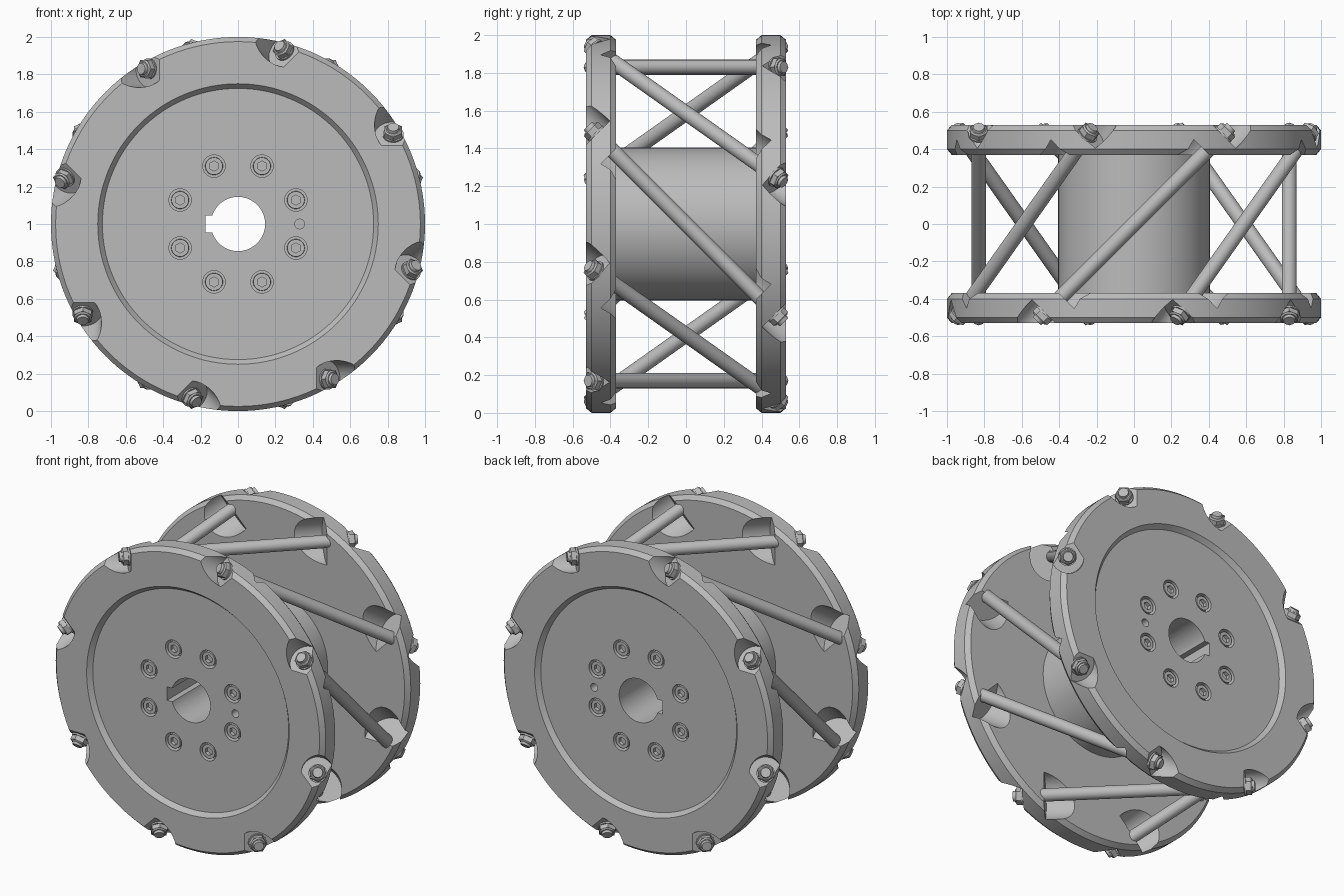
import bpy
import bmesh
from math import pi, sin, cos, sqrt
from mathutils import Matrix, Vector

if "Cube" in bpy.data.objects:
    bpy.data.objects.remove(bpy.data.objects["Cube"])

steel = bpy.data.materials.new("grey steel")
steel.use_nodes = True
steel.diffuse_color = (0.5, 0.5, 0.5, 1)
steel.node_tree.nodes["Principled BSDF"].inputs["Base Color"].default_value = (0.5, 0.5, 0.5, 1)

ROLLER_RADIUS = 0.83
Y_AXIS = Matrix.Rotation(pi / 2, 4, 'X')      # local z points to the front


def make_object(name, bm):
    bmesh.ops.recalc_face_normals(bm, faces=bm.faces[:])
    mesh = bpy.data.meshes.new(name)
    bm.to_mesh(mesh)
    bm.free()
    mesh.materials.append(steel)
    obj = bpy.data.objects.new(name, mesh)
    bpy.context.collection.objects.link(obj)
    return obj


def cylinder(bm, frame, r1, r2, start, end, sides=32):
    """Cylinder or cone along the z axis of a frame."""
    place = frame @ Matrix.Translation((0, 0, (start + end) / 2))
    bmesh.ops.create_cone(bm, cap_ends=True, segments=sides, radius1=r1,
                          radius2=r2, depth=end - start, matrix=place)


def cylinders(name, frames, steps):
    bm = bmesh.new()
    for frame in frames:
        for step in steps:
            cylinder(bm, frame, *step)
    return make_object(name, bm)


def lathe(name, profile, sides):
    """Revolve (radius, y) points, closed on the axis, around y."""
    bm = bmesh.new()
    verts = [bm.verts.new((r, y, 0)) for r, y in profile]
    edges = [bm.edges.new(pair) for pair in zip(verts, verts[1:])]
    bmesh.ops.spin(bm, geom=verts + edges, cent=(0, 0, 0), axis=(0, 1, 0),
                   angle=2 * pi, steps=sides, use_merge=True)
    bmesh.ops.remove_doubles(bm, verts=bm.verts[:], dist=0.0001)
    return make_object(name, bm)


def cut(obj, cutters):
    bpy.context.view_layer.objects.active = obj
    for cutter in cutters:
        mod = obj.modifiers.new("cut", 'BOOLEAN')
        mod.operation = 'DIFFERENCE'
        mod.solver = 'EXACT'
        mod.object = cutter
        bpy.ops.object.modifier_apply(modifier=mod.name)


def rod_frame(angle):
    """Frame on a roller axis, z running 45 degrees out to the front."""
    radial = Vector((cos(angle), 0, sin(angle)))
    along = Vector((-sin(angle), -1, cos(angle))).normalized()
    side = along.cross(radial)
    frame = Matrix((radial, side, along)).transposed().to_4x4()
    frame.translation = radial * ROLLER_RADIUS
    return frame


def bolt_frame(angle):
    return Matrix.Translation((0.335 * cos(angle), 0, 0.335 * sin(angle))) @ Y_AXIS


rods = [rod_frame(k * pi / 4) for k in range(8)]
bolts = [bolt_frame((k + 0.5) * pi / 4) for k in range(8)]
clear = 0.385 * sqrt(2)      # where the roller clearance ends
seat = 0.475 * sqrt(2)       # where the nut sits

# Cutters
scoops = cylinders("scoop_cutter", rods, [(0.15, 0.15, clear - 0.5, clear, 48)])
pockets = cylinders("pocket_cutter", rods, [(0.1, 0.1, seat, seat + 0.3, 40)])
bore = cylinders("bore_cutter", [Y_AXIS], [(0.145, 0.145, -1, 1, 64)])
pin_hole = cylinders("pin_hole_cutter",
                     [Matrix.Translation((0.33, 0, 0)) @ Y_AXIS],
                     [(0.026, 0.026, 0.4, 1, 24)])
counterbores = cylinders("counterbore_cutter", bolts, [(0.06, 0.06, 0.45, 1, 32)])
sockets = cylinders("socket_cutter", bolts, [(0.027, 0.027, 0.47, 1, 6)])
key_bm = bmesh.new()
bmesh.ops.create_cube(key_bm, size=1, matrix=Matrix.Translation((-0.09, 0, 0))
                      @ Matrix.Diagonal((0.17, 2, 0.09, 1)))
keyway = make_object("keyway_cutter", key_bm)

# Side plate with a shallow bevelled recess and chamfered rim
plate = lathe("front_plate", [(0, -0.5), (0.725, -0.5), (0.75, -0.53), (0.975, -0.53),
                              (1, -0.5), (1, -0.4), (0.975, -0.37), (0, -0.37)], 128)
cut(plate, [scoops, pockets, bore, keyway, pin_hole, counterbores])

# Central drum
hub = lathe("hub", [(0, -0.37), (0.405, -0.37), (0.405, 0.37), (0, 0.37)], 96)
cut(hub, [bore, keyway])

# Socket head bolts around the bore
heads = cylinders("front_hub_bolts", bolts, [(0.048, 0.048, 0.44, 0.488, 32),
                                             (0.048, 0.042, 0.488, 0.494, 32)])
bpy.data.objects.remove(heads)
heads = cylinders("front_hub_bolts", bolts, [(0.048, 0.046, 0.44, 0.494, 32)])
cut(heads, [sockets])

# Flanged hex nuts with the rod tip showing
nuts = cylinders("front_rod_nuts", rods, [
    (0.056, 0.056, seat - 0.002, seat + 0.01, 32),
    (0.054, 0.054, seat + 0.01, seat + 0.04, 6),
    (0.047, 0.04, seat + 0.04, seat + 0.047, 24),
    (0.034, 0.03, seat + 0.047, seat + 0.062, 24)])

# Diagonal roller rods
axles = cylinders("roller_rods", rods, [(0.04, 0.04, -seat, seat, 32)])

for cutter in (scoops, pockets, bore, pin_hole, counterbores, sockets, keyway):
    bpy.data.objects.remove(cutter)

# The back half is the front half turned about x
lift = Matrix.Translation((0, 0, 1))
parts = [plate, hub, heads, nuts, axles]
for obj in (plate, heads, nuts):
    back = obj.copy()
    back.data = obj.data.copy()
    back.name = obj.name.replace("front", "back")
    bpy.context.collection.objects.link(back)
    back.matrix_world = Matrix.Rotation(pi, 4, 'X')
    parts.append(back)

bpy.context.view_layer.update()
bpy.ops.object.select_all(action='DESELECT')
for obj in parts:
    obj.matrix_world = lift @ obj.matrix_world
    obj.select_set(True)
bpy.context.view_layer.objects.active = plate
bpy.ops.object.shade_smooth_by_angle(angle=pi / 6)
